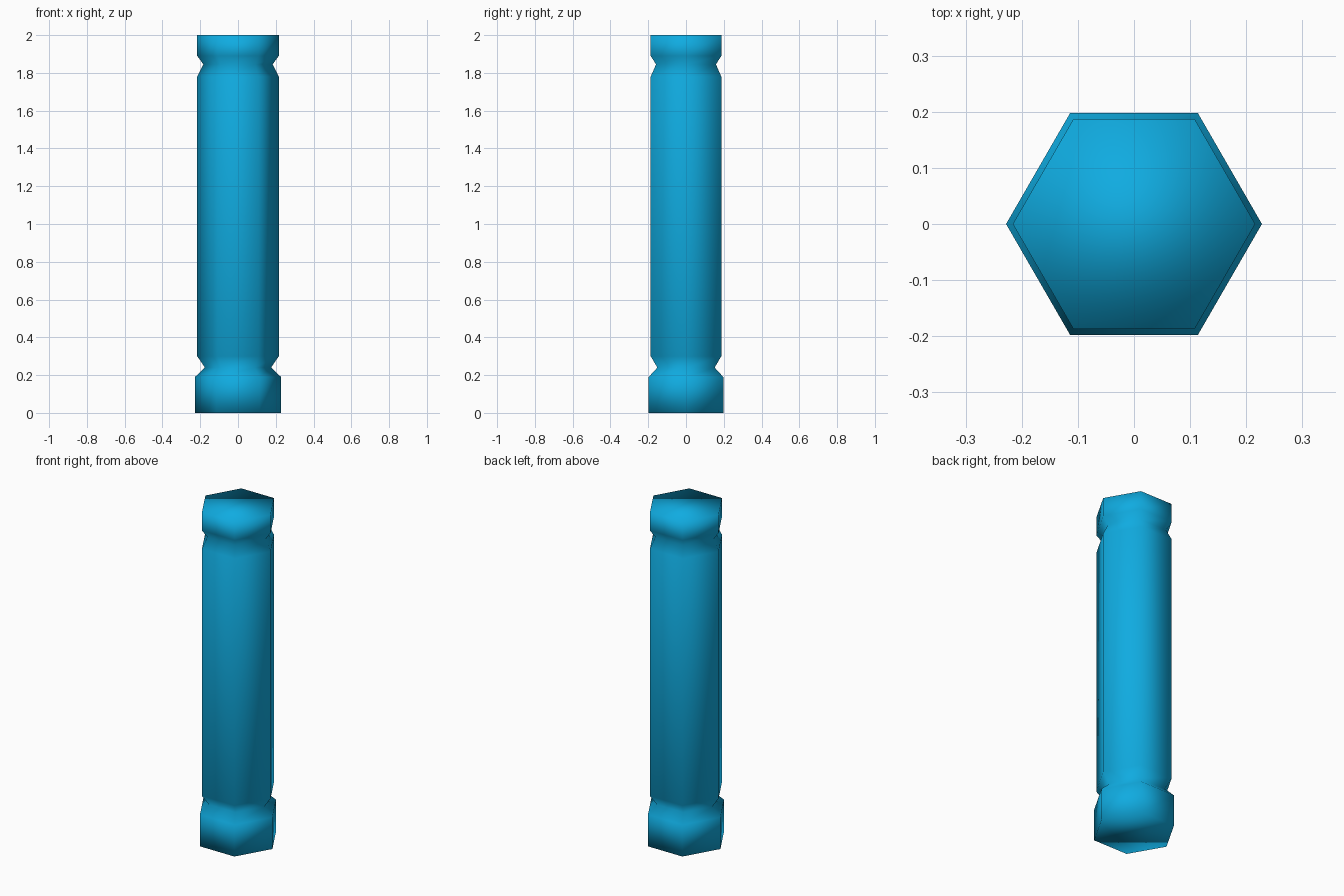
import bpy
import bmesh
from math import cos, sin, pi

cube = bpy.data.objects.get("Cube")
if cube:
    bpy.data.objects.remove(cube, do_unlink=True)

# Single blue colour
blue = bpy.data.materials.new("bright blue")
blue.use_nodes = True
colour = (0.005, 0.41, 0.75, 1.0)
blue.diffuse_color = colour
blue.node_tree.nodes["Principled BSDF"].inputs["Base Color"].default_value = colour

SIDES = 6
# (corner radius, height): foot, lower groove, shaft, upper groove, head
PROFILE = [
    (0.228, 0.0), (0.228, 0.19),
    (0.175, 0.24),
    (0.216, 0.30), (0.216, 1.78),
    (0.183, 1.845),
    (0.216, 1.89), (0.216, 2.0),
]


def hex_ring(bm, radius, z):
    angles = [2 * pi * i / SIDES for i in range(SIDES)]
    return [bm.verts.new((radius * cos(a), radius * sin(a), z)) for a in angles]


# Hexagonal pillar: stacked rings joined by quads and capped at both ends
bm = bmesh.new()
rings = [hex_ring(bm, r, z) for r, z in PROFILE]
for low, high in zip(rings, rings[1:]):
    for i in range(SIDES):
        j = (i + 1) % SIDES
        bm.faces.new((low[i], low[j], high[j], high[i]))
bm.faces.new(rings[0][::-1])
bm.faces.new(rings[-1])

# The whole surface is smooth, with normals blended over the caps
for face in bm.faces:
    face.smooth = True

mesh = bpy.data.meshes.new("hexagonal_pillar")
bm.to_mesh(mesh)
bm.free()
mesh.materials.append(blue)
pillar = bpy.data.objects.new("hexagonal_pillar", mesh)
bpy.context.collection.objects.link(pillar)
